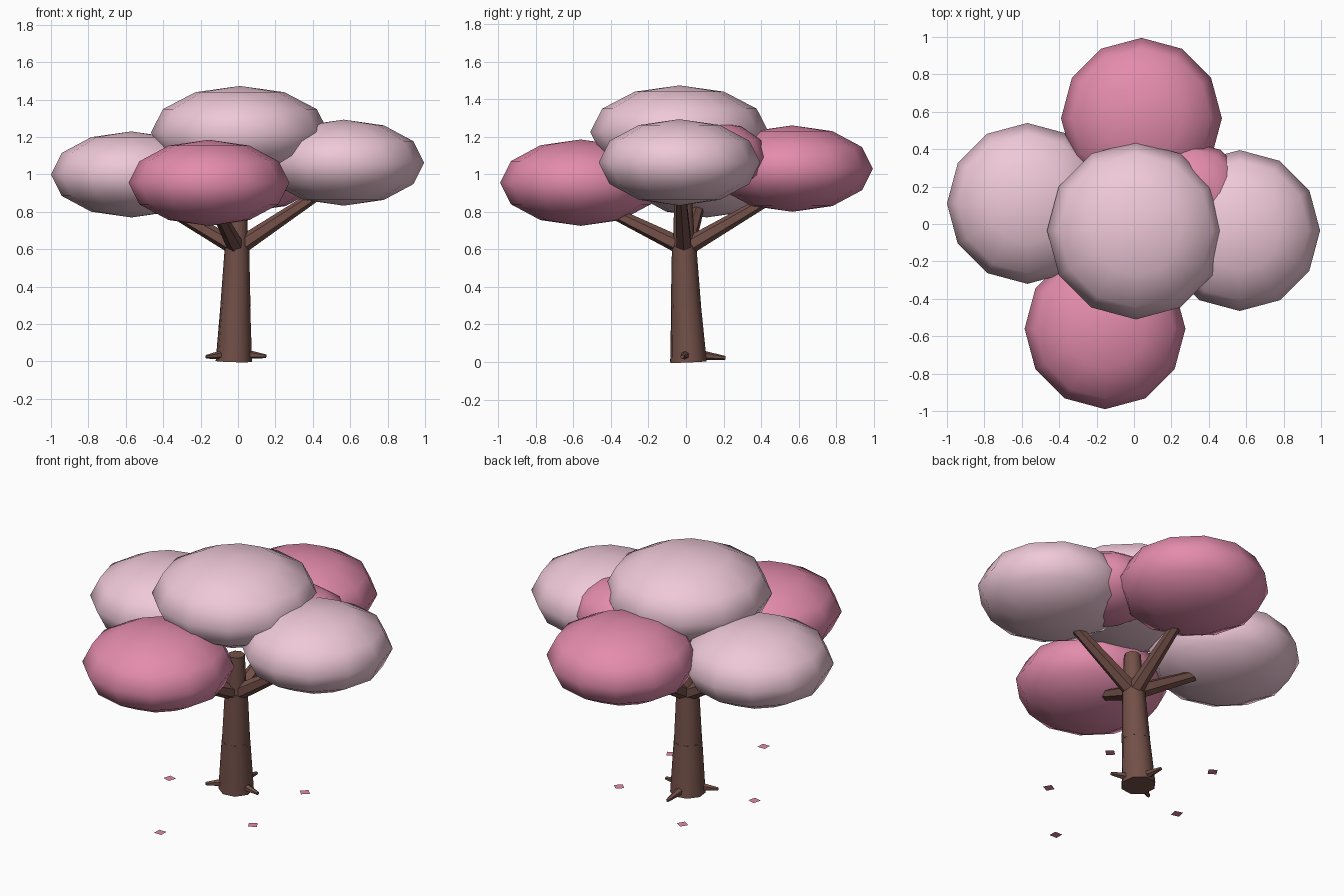
import bpy, math
from mathutils import Vector

if "Cube" in bpy.data.objects:
    bpy.data.objects.remove(bpy.data.objects["Cube"])


def material(name, rgb):
    m = bpy.data.materials.new(name)
    m.diffuse_color = (*rgb, 1)
    m.use_nodes = True
    m.node_tree.nodes["Principled BSDF"].inputs["Base Color"].default_value = m.diffuse_color
    return m


bark = material("bark", (0.17, 0.08, 0.065))
pale = material("pale_blossom", (0.86, 0.58, 0.68))
deep = material("deep_blossom", (0.77, 0.26, 0.41))


def finish(name, mat, angle=50):
    ob = bpy.context.object
    ob.name = name
    ob.data.materials.append(mat)
    bpy.ops.object.shade_smooth_by_angle(angle=math.radians(angle))
    return ob


def limb(name, a, b, r1, r2, sides=8):
    """Tapered cylinder between two points."""
    a, b = Vector(a), Vector(b)
    d = b - a
    bpy.ops.mesh.primitive_cone_add(vertices=sides, radius1=r1, radius2=r2, depth=d.length,
                                    location=(a + b) / 2,
                                    rotation=d.to_track_quat('Z', 'Y').to_euler())
    return finish(name, bark)


def blossom(name, loc, r, rz, mat):
    """Flattened low-poly ball of blossom."""
    bpy.ops.mesh.primitive_uv_sphere_add(segments=12, ring_count=6, radius=1, location=loc)
    bpy.context.object.scale = (r, r, rz)
    bpy.ops.object.transform_apply(location=False, rotation=False, scale=True)
    return finish(name, mat, 80)


# Trunk in three tapering lengths
limb("trunk_lower", (-0.022, 0.013, 0), (-0.014, 0.0, 0.31), 0.1, 0.081)
limb("trunk_middle", (-0.014, 0.0, 0.29), (-0.005, -0.01, 0.62), 0.081, 0.065)
limb("trunk_top", (-0.005, -0.01, 0.6), (0.0, -0.015, 0.85), 0.06, 0.048)

# Branches reaching into the canopy
for side, start, end in (
        ("left", (-0.01, 0.0, 0.61), (-0.48, 0.085, 0.88)),
        ("right", (0.0, -0.01, 0.61), (0.48, -0.03, 0.93)),
        ("back", (0.0, 0.0, 0.61), (0.035, 0.48, 0.89)),
        ("front", (-0.01, -0.01, 0.61), (-0.13, -0.48, 0.84))):
    limb("branch_" + side, start, end, 0.047, 0.028, 6)

# Root stubs
for i, tip in enumerate(((0.15, -0.02, 0.028), (-0.02, 0.21, 0.022), (-0.17, -0.075, 0.025))):
    limb(f"root_{i + 1}", (-0.02, 0.01, 0.045), tip, 0.035, 0.01, 6)

# Blossom canopy
blossom("canopy_left", (-0.57, 0.11, 1.0), 0.43, 0.23, pale)
blossom("canopy_right", (0.565, -0.035, 1.063), 0.43, 0.23, pale)
blossom("canopy_back", (0.04, 0.565, 1.03), 0.43, 0.23, deep)
blossom("canopy_front", (-0.155, -0.56, 0.955), 0.43, 0.23, deep)
blossom("canopy_top", (0.01, -0.035, 1.225), 0.475, 0.248, pale)
blossom("canopy_inner", (0.32, 0.15, 1.09), 0.285, 0.19, deep)

# Fallen petals
for i, (x, y) in enumerate(((-0.03, -0.72), (-0.4, -0.1), (-0.25, 0.39), (0.33, 0.185), (0.34, -0.34))):
    bpy.ops.mesh.primitive_plane_add(size=0.05, location=(x, y, 0.006), rotation=(0, 0, i * 1.3))
    finish(f"petal_{i + 1}", deep)
